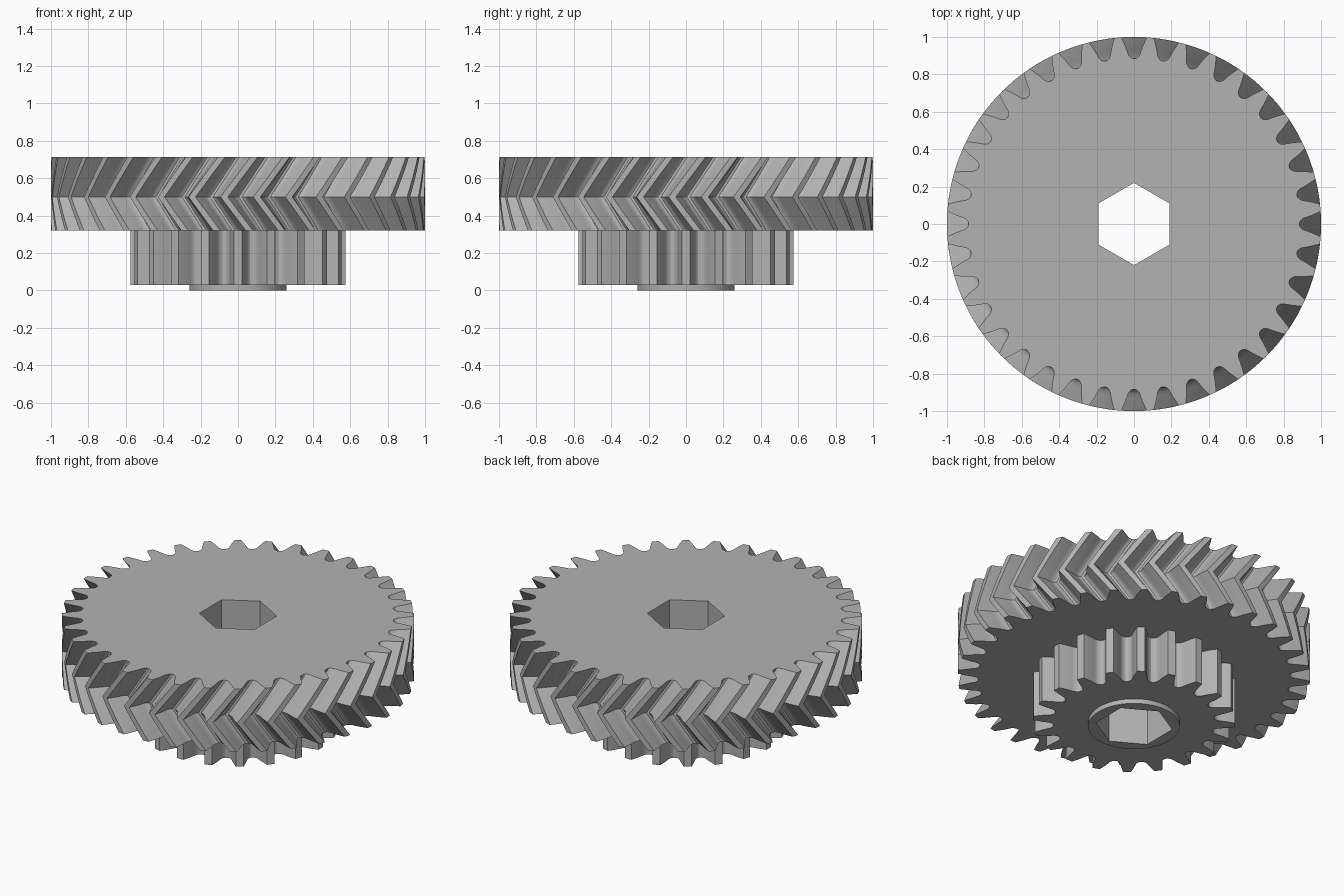
import bpy
import bmesh
from math import pi, sin, cos, radians

cube = bpy.data.objects.get("Cube")
if cube:
    bpy.data.objects.remove(cube, do_unlink=True)

grey = bpy.data.materials.new("plain grey")
grey.use_nodes = True
tone = (0.45, 0.45, 0.45, 1)
grey.diffuse_color = tone
grey.node_tree.nodes["Principled BSDF"].inputs["Base Color"].default_value = tone

# Half of one tooth gap: depth below the tip circle, half width of the gap
GAP = [(0, .068), (.025, .057), (.05, .046), (.075, .037),
       (.095, .03), (.108, .02), (.115, .008)]


def gear_profile(teeth, tip_radius, phase):
    """Polar outline of a gear, with a gap centred on the phase angle."""
    outline = []
    for i in range(teeth):
        middle = phase + i * 2 * pi / teeth
        half = [(tip_radius - d, w / (tip_radius - d)) for d, w in GAP]
        outline += [(r, middle - a) for r, a in half]
        outline += [(r, middle + a) for r, a in reversed(half)]
    return outline


def circle_profile(radius, sides):
    return [(radius, i * 2 * pi / sides + pi / 2) for i in range(sides)]


HEX = circle_profile(.22, 6)


def swept_part(name, outline, heights, twist=lambda z: 0, caps=(True, True)):
    """Sweep an outline upward around the hexagonal bore and cap the ends."""
    bm = bmesh.new()

    def ring(points, z, turn):
        return [bm.verts.new((r * cos(a + turn), r * sin(a + turn), z))
                for r, a in points]

    def bridge(low, high):
        for i in range(len(low)):
            j = (i + 1) % len(low)
            bm.faces.new((low[i], low[j], high[j], high[i]))

    def edges(loop):
        return [bm.edges.get((loop[i - 1], loop[i])) for i in range(len(loop))]

    outer = [ring(outline, z, twist(z)) for z in heights]
    inner = [ring(HEX, z, 0) for z in (heights[0], heights[-1])]
    for low, high in zip(outer, outer[1:]):
        bridge(low, high)
    bridge(*inner)
    for end, wanted in zip((0, -1), caps):
        if wanted:
            bmesh.ops.triangle_fill(bm, use_beauty=True,
                                    edges=edges(outer[end]) + edges(inner[end]))
    bmesh.ops.recalc_face_normals(bm, faces=bm.faces[:])
    # Walls must face outward and the bore must face the axis
    for f in bm.faces:
        c = f.calc_center_median()
        if abs(f.normal.z) > .99:
            if f.normal.z * (c.z - (heights[0] + heights[-1]) / 2) < 0:
                f.normal_flip()
        elif all(v.co.xy.length < .23 for v in f.verts):
            if f.normal.xy.dot(c.xy) > 0:
                f.normal_flip()
    mesh = bpy.data.meshes.new(name)
    bm.to_mesh(mesh)
    bm.free()
    mesh.materials.append(grey)
    obj = bpy.data.objects.new(name, mesh)
    bpy.context.collection.objects.link(obj)
    bpy.ops.object.select_all(action='DESELECT')
    obj.select_set(True)
    bpy.context.view_layer.objects.active = obj
    bpy.ops.object.shade_smooth_by_angle(angle=radians(28))
    return obj


# Large herringbone gear: the helix reverses at the middle height
BOTTOM, MIDDLE, TOP = .32, .5, .715
STEPS = 6
levels = [BOTTOM + (MIDDLE - BOTTOM) * i / STEPS for i in range(STEPS)]
levels += [MIDDLE + (TOP - MIDDLE) * i / STEPS for i in range(STEPS + 1)]
swept_part("herringbone_gear", gear_profile(36, 1.0, 0), levels,
           twist=lambda z: .75 * (abs(z - MIDDLE) - (TOP - MIDDLE)))

# Small straight gear underneath
swept_part("small_gear", gear_profile(20, .574, pi / 20), [.03, BOTTOM],
           caps=(True, False))

# Thin round collar at the foot
swept_part("collar", circle_profile(.26, 64), [0, .03], caps=(True, False))
